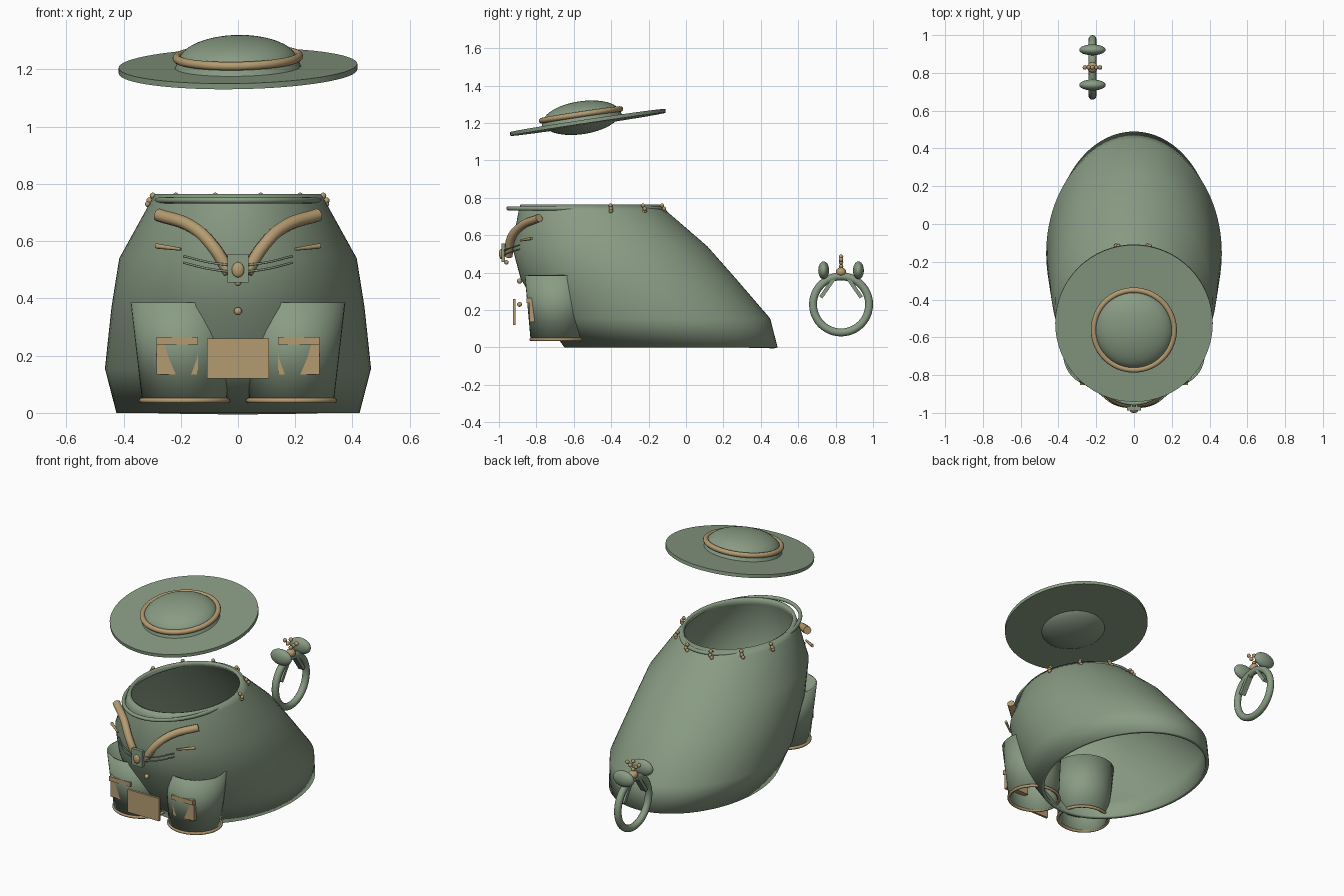
import bpy, bmesh, math
from mathutils import Vector, Matrix

if "Cube" in bpy.data.objects:
    bpy.data.objects.remove(bpy.data.objects["Cube"])

def mat(name, rgb):
    m = bpy.data.materials.new(name)
    m.diffuse_color = (*rgb, 1)
    m.use_nodes = True
    m.node_tree.nodes["Principled BSDF"].inputs["Base Color"].default_value = m.diffuse_color
    return m

GREEN = mat("sage_green", (0.25, 0.33, 0.23))
TAN = mat("tan_leather", (0.46, 0.33, 0.165))

def finish(name, bm, m, smooth=True, parent_mx=None):
    if parent_mx:
        bm.transform(parent_mx)
    bmesh.ops.recalc_face_normals(bm, faces=bm.faces)
    me = bpy.data.meshes.new(name)
    bm.to_mesh(me)
    bm.free()
    me.materials.append(m)
    ob = bpy.data.objects.new(name, me)
    bpy.context.collection.objects.link(ob)
    if smooth:
        bpy.ops.object.select_all(action='DESELECT')
        ob.select_set(True)
        bpy.context.view_layer.objects.active = ob
        bpy.ops.object.shade_smooth_by_angle(angle=math.radians(40))
    return ob

def loft(name, sections, m, n=64, caps=False, wall=0, mx=None):
    """Skin ellipses given as (cx, cy, z, rx, ry)."""
    bm = bmesh.new()
    rings = [[bm.verts.new((cx + rx * math.cos(2 * math.pi * i / n),
                            cy + ry * math.sin(2 * math.pi * i / n), z)) for i in range(n)]
             for cx, cy, z, rx, ry in sections]
    for a, b in zip(rings, rings[1:]):
        for i in range(n):
            j = (i + 1) % n
            bm.faces.new((a[i], a[j], b[j], b[i]))
    if caps:
        bm.faces.new(rings[0][::-1])
        bm.faces.new(rings[-1])
    ob = finish(name, bm, m, True, mx)
    if wall:
        s = ob.modifiers.new("wall", 'SOLIDIFY')
        s.thickness = wall
        s.offset = -1
    return ob

def torus(name, c, rx, ry, tube, m, rot=None, mx=None, n=64, k=12):
    bm = bmesh.new()
    T = Matrix.Translation(c) @ (rot or Matrix())
    rings = []
    for i in range(n):
        a = 2 * math.pi * i / n
        ring = []
        for j in range(k):
            b = 2 * math.pi * j / k
            d = tube * math.cos(b)
            ring.append(bm.verts.new(T @ Vector(((rx + d) * math.cos(a), (ry + d) * math.sin(a),
                                                 tube * math.sin(b)))))
        rings.append(ring)
    for i in range(n):
        p, q = rings[i], rings[(i + 1) % n]
        for j in range(k):
            l = (j + 1) % k
            bm.faces.new((p[j], q[j], q[l], p[l]))
    return finish(name, bm, m, True, mx)

def ball(name, c, r, m, mx=None, u=16):
    bm = bmesh.new()
    r = r if isinstance(r, tuple) else (r, r, r)
    bmesh.ops.create_uvsphere(bm, u_segments=u, v_segments=u // 2, radius=1)
    bm.transform(Matrix.Translation(c) @ Matrix.Diagonal((*r, 1)))
    return finish(name, bm, m, True, mx)

def box(name, c, size, m, rot=None):
    bm = bmesh.new()
    bmesh.ops.create_cube(bm, size=1)
    bm.transform(Matrix.Translation(c) @ (rot or Matrix()) @ Matrix.Diagonal((*size, 1)))
    return finish(name, bm, m, False)

def tube(name, pts, r, m, radii=None):
    cu = bpy.data.curves.new(name, 'CURVE')
    cu.dimensions = '3D'
    cu.bevel_depth = r
    cu.bevel_resolution = 2
    cu.use_fill_caps = True
    sp = cu.splines.new('BEZIER')
    sp.bezier_points.add(len(pts) - 1)
    for i, (bp, p) in enumerate(zip(sp.bezier_points, pts)):
        bp.co = p
        bp.handle_left_type = bp.handle_right_type = 'AUTO'
        if radii:
            bp.radius = radii[i]
    cu.resolution_u = 6
    cu.materials.append(m)
    ob = bpy.data.objects.new(name, cu)
    bpy.context.collection.objects.link(ob)
    return ob

# Swept body shell: z, half width, front y, back y
profile = [(0, .425, -.65, .49), (.155, .465, -.76, .45), (.37, .442, -.885, .265),
           (.54, .415, -.93, .115), (.73, .31, -.895, -.105), (.765, .29, -.885, -.145)]
loft("body_shell", [(0, (f + b) / 2, z, w, (b - f) / 2) for z, w, f, b in profile], GREEN, 72, wall=.02)

# Collar roll and beads around its back
torus("collar_roll", (0, -.535, .743), .285, .415, .011, GREEN)
for i in range(6):
    a = math.radians(15 + 30 * i)
    ca, sa = math.cos(a), math.sin(a)
    for k, (d, z) in enumerate([(.0, .759), (.012, .742), (.003, .725), (.014, .73)]):
        ball(f"collar_bead_{i}_{k}", (ca * (.308 + d) - sa * (.012 if k == 3 else 0),
             -.505 + sa * (.39 + d), z), .011, TAN, u=12)

# Hat: tilted brim with crown, band and dome
H = (Matrix.Translation((0, -.525, 1.203)) @ Matrix.Rotation(math.radians(8.5), 4, 'X')
     @ Matrix.Rotation(math.radians(-1), 4, 'Y'))
loft("hat_brim", [(0, 0, -.01, .417, .42), (0, 0, .01, .417, .42)], GREEN, 64, True, mx=H)
loft("hat_crown", [(0, -.03, .005, .222, .222), (0, -.03, .045, .205, .205)], GREEN, 64, True, mx=H)
ball("hat_dome", (0, -.03, .03), (.208, .208, .088), GREEN, H, 48)
torus("hat_band", (0, -.03, .045), .213, .213, .015, TAN, mx=H)

# Paired front parts
for s, side in ((-1, "left"), (1, "right")):
    # Legs with cuffs
    loft(f"{side}_leg", [(s * .187, -.688, .04, .148, .143), (s * .2, -.69, .385, .175, .172)],
         GREEN, 40, wall=.01)
    torus(f"{side}_leg_cuff", (s * .187, -.686, .043), .15, .143, .009, TAN)
    # Leg pockets and flaps sunk into the legs
    box(f"{side}_pocket", (s * .2125, -.817, .19), (.145, .04, .11), TAN)
    box(f"{side}_pocket_flap", (s * .2125, -.83, .252), (.145, .045, .027), TAN)
    # Chest straps
    tube(f"{side}_strap", [(s * .28, -.785, .692), (s * .16, -.88, .65), (s * .09, -.935, .585),
                           (s * .03, -.95, .49)], .023, TAN)
    # Side toggles and cords
    tube(f"{side}_toggle", [(s * .2, -.885, .572), (s * .285, -.825, .583)], .009, TAN, [.6, 1])
    for k, z in enumerate((.548, .525)):
        tube(f"{side}_cord_{k}", [(s * .19, -.89, z), (s * .1, -.955, z - .022), (0, -.975, z - .035)],
             .004, GREEN)

# Clasp, buttons and hanging panel
box("clasp_plate", (0, -.977, .506), (.074, .02, .1), GREEN)
ball("clasp_gem", (0, -.988, .5), (.022, .012, .027), TAN)
ball("clasp_drop", (0, -.96, .455), .012, TAN)
ball("belly_button", (0, -.89, .355), .014, TAN)
ball("panel_button", (0, -.89, .23), .013, TAN)
box("front_panel", (0, -.918, .19), (.215, .014, .14), TAN)

# Ring ornament with bow
RX, RY = -.22, .829
torus("ornament_ring", (RX, RY, .23), .15, .15, .021, GREEN, Matrix.Rotation(math.pi / 2, 4, 'Y'), n=48)
for s, side in ((-1, "front"), (1, "back")):
    ball(f"bow_loop_{side}", (RX, RY + s * .093, .412), (.07, .029, .048), GREEN, u=24)
    box(f"bow_tail_{side}", (RX, RY + s * .068, .325), (.035, .02, .14), GREEN,
        Matrix.Rotation(s * math.radians(35), 4, 'X'))
ball("bow_knot", (RX, RY, .403), (.028, .028, .025), TAN)
for k, (dx, z) in enumerate([(0, .435), (.02, .455), (-.02, .455), (0, .485), (.04, .47), (-.04, .47)]):
    ball(f"bow_bead_{k}", (RX + dx, RY, z), .012, TAN, u=12)
